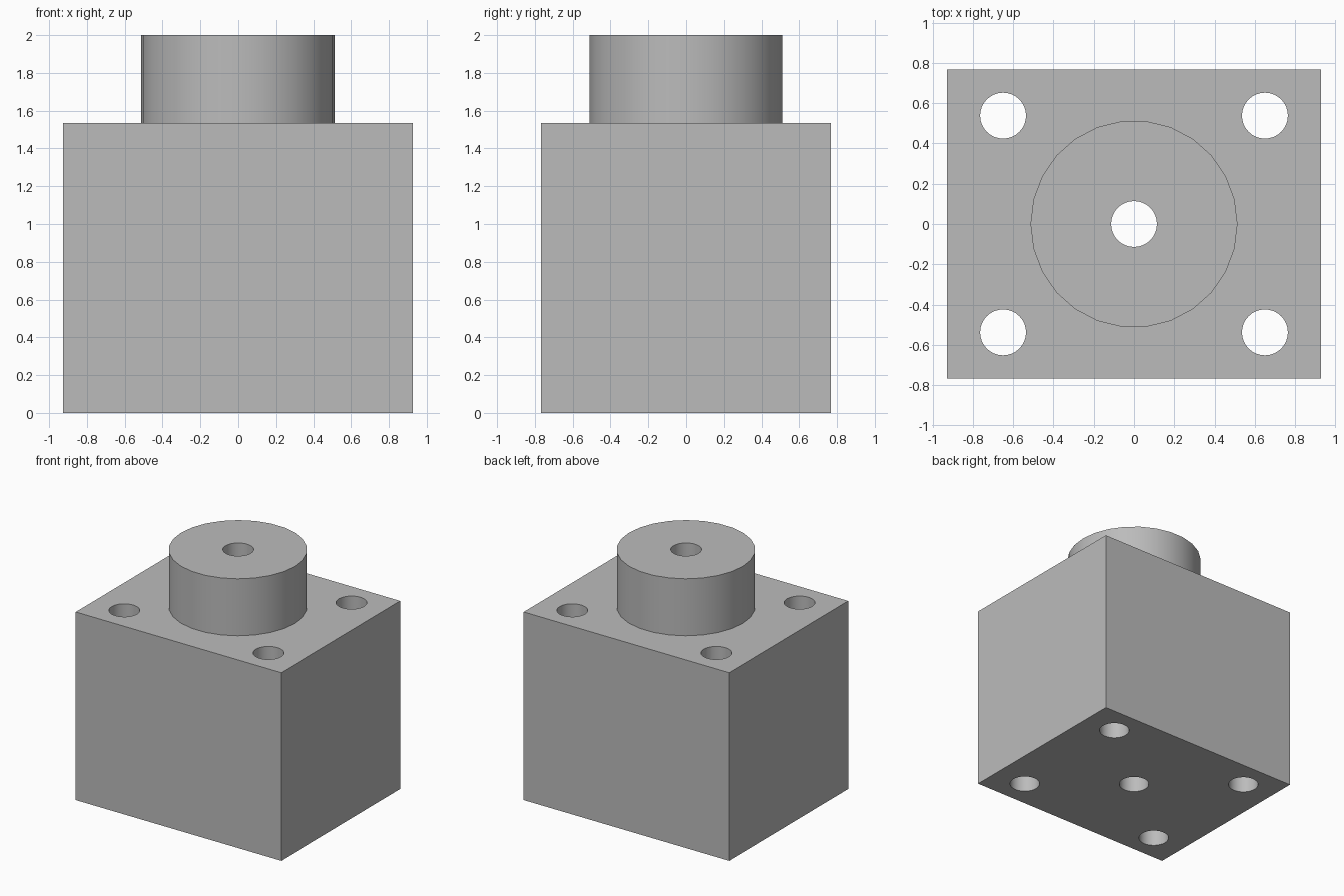
import bpy
import math

if "Cube" in bpy.data.objects:
    bpy.data.objects.remove(bpy.data.objects["Cube"], do_unlink=True)

WIDTH, DEPTH, HEIGHT, TOP = 1.855, 1.535, 1.535, 2.0
HOLE_RADIUS = 0.114

# Single grey metal finish
grey = bpy.data.materials.new("plain_grey")
grey.use_nodes = True
colour = (0.5, 0.5, 0.5, 1)
grey.diffuse_color = colour
grey.node_tree.nodes["Principled BSDF"].inputs["Base Color"].default_value = colour


def cylinder(name, x, y, bottom, top, radius, sides):
    bpy.ops.mesh.primitive_cylinder_add(
        vertices=sides, radius=radius, depth=top - bottom,
        location=(x, y, (bottom + top) / 2))
    obj = bpy.context.object
    obj.name = name
    obj.data.materials.append(grey)
    return obj


def combine(target, tool, operation):
    mod = target.modifiers.new(operation.lower(), "BOOLEAN")
    mod.operation = operation
    mod.solver = "EXACT"
    mod.object = tool
    bpy.context.view_layer.objects.active = target
    bpy.ops.object.modifier_apply(modifier=mod.name)
    bpy.data.objects.remove(tool, do_unlink=True)


# Rectangular block
bpy.ops.mesh.primitive_cube_add(size=1, location=(0, 0, HEIGHT / 2))
block = bpy.context.object
block.name = "drilled_block"
block.scale = (WIDTH, DEPTH, HEIGHT)
bpy.ops.object.transform_apply(location=True, scale=True)
block.data.materials.append(grey)

# Round boss, turned so that a corner lies on the x axis
boss = cylinder("boss", 0, 0, HEIGHT - 0.2, TOP, 0.514, 26)
boss.rotation_euler.z = math.pi / 2
combine(block, boss, "UNION")

# Central bore and four corner holes, all right through
centres = [(0, 0)] + [(sx * 0.65, sy * 0.538) for sx in (-1, 1) for sy in (-1, 1)]
for x, y in centres:
    combine(block, cylinder("hole_cutter", x, y, -0.2, TOP + 0.2, HOLE_RADIUS, 32),
            "DIFFERENCE")

# Smooth round walls with crisp rims
bpy.ops.object.select_all(action="DESELECT")
block.select_set(True)
bpy.context.view_layer.objects.active = block
bpy.ops.object.shade_smooth_by_angle(angle=math.radians(30))
